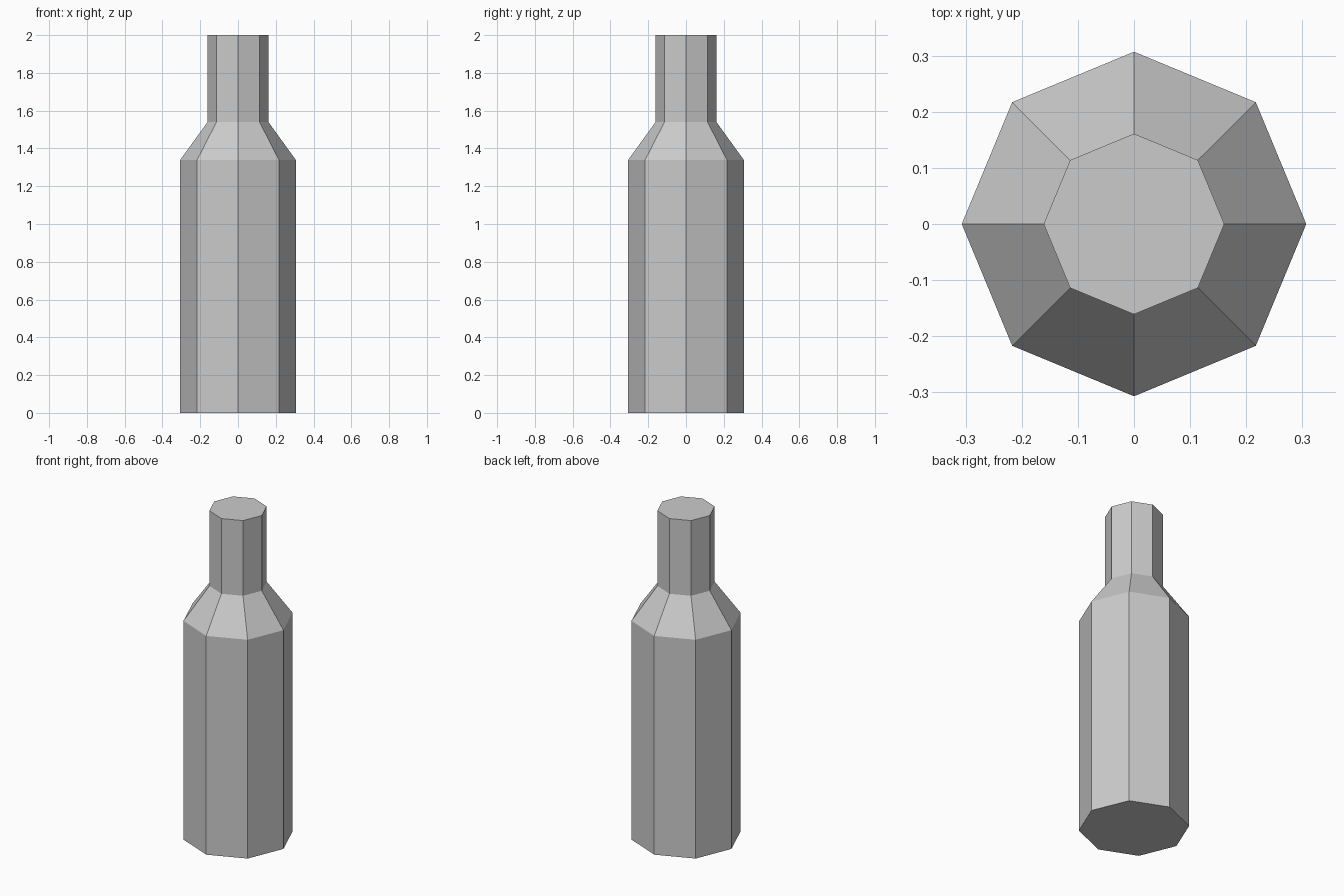
import bpy, bmesh
from math import cos, sin, tau

if "Cube" in bpy.data.objects:
    bpy.data.objects.remove(bpy.data.objects["Cube"])

SIDES = 8
# Bottle outline from base to top: (radius, height)
PROFILE = [(0.307, 0.0), (0.307, 1.338), (0.161, 1.54), (0.161, 2.0)]

bm = bmesh.new()

# Octagonal rings, corners on the x and y axes
rings = [[bm.verts.new((r * cos(tau * i / SIDES), r * sin(tau * i / SIDES), z))
          for i in range(SIDES)] for r, z in PROFILE]

# Body, shoulder and neck walls
for low, high in zip(rings, rings[1:]):
    for i in range(SIDES):
        j = (i + 1) % SIDES
        bm.faces.new((low[i], low[j], high[j], high[i]))

# Base and top caps
bm.faces.new(rings[0][::-1])
bm.faces.new(rings[-1])

mesh = bpy.data.meshes.new("bottle")
bm.to_mesh(mesh)
bm.free()
bpy.context.collection.objects.link(bpy.data.objects.new("bottle", mesh))
